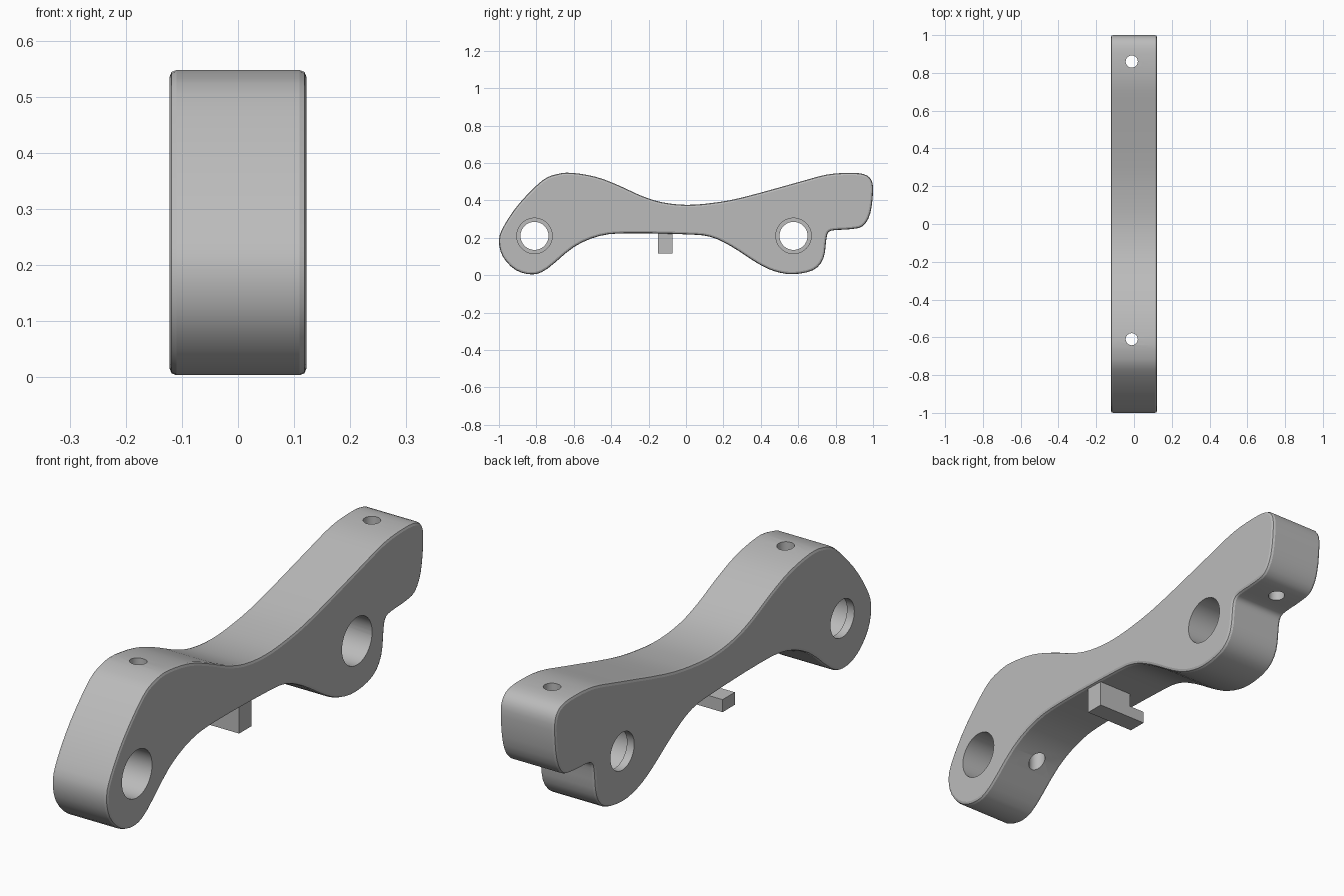
import bpy, bmesh, math
from mathutils import Vector

cube = bpy.data.objects.get("Cube")
if cube:
    bpy.data.objects.remove(cube, do_unlink=True)

HALF_WIDTH = 0.122
EDGE_ROUND = 0.012

grey = bpy.data.materials.new("light grey")
grey.use_nodes = True
colour = (0.5, 0.5, 0.5, 1)
grey.diffuse_color = colour
grey.node_tree.nodes["Principled BSDF"].inputs["Base Color"].default_value = colour


def make_object(name, bm):
    bmesh.ops.recalc_face_normals(bm, faces=bm.faces)
    mesh = bpy.data.meshes.new(name)
    bm.to_mesh(mesh)
    bm.free()
    mesh.materials.append(grey)
    obj = bpy.data.objects.new(name, mesh)
    bpy.context.collection.objects.link(obj)
    return obj


def smooth_loop(points, steps):
    """Closed curve passing through all the points."""
    result = []
    count = len(points)
    for i in range(count):
        a, b, c, d = (Vector(points[(i + k - 1) % count]) for k in range(4))
        for s in range(steps):
            t = s / steps
            result.append(0.5 * (2 * b + (c - a) * t
                                 + (2 * a - 5 * b + 4 * c - d) * t ** 2
                                 + (3 * b - a - 3 * c + d) * t ** 3))
    return result


def extrude_profile(name, outline, x0, x1, rounding=0):
    """Side profile in y and z, pulled along x."""
    bm = bmesh.new()
    face = bm.faces.new([bm.verts.new((x0, y, z)) for y, z in outline])
    new = bmesh.ops.extrude_face_region(bm, geom=[face], use_keep_orig=True)
    verts = [g for g in new["geom"] if isinstance(g, bmesh.types.BMVert)]
    bmesh.ops.translate(bm, verts=verts, vec=(x1 - x0, 0, 0))
    bmesh.ops.recalc_face_normals(bm, faces=bm.faces)
    if rounding:
        rim = [e for e in bm.edges
               if abs(e.verts[0].co.x - e.verts[1].co.x) < rounding]
        bmesh.ops.bevel(bm, geom=rim, offset=rounding, segments=2,
                        profile=0.5, affect='EDGES')
    return make_object(name, bm)


def cut_cylinder(target, centre, radius, depth, axis):
    """Drill a round hole along the given axis."""
    bm = bmesh.new()
    bmesh.ops.create_cone(bm, cap_ends=True, segments=40, radius1=radius,
                          radius2=radius, depth=depth)
    turn = Vector((0, 0, 1)).rotation_difference(Vector(axis)).to_matrix()
    bmesh.ops.rotate(bm, verts=bm.verts, matrix=turn)
    bmesh.ops.translate(bm, verts=bm.verts, vec=centre)
    cutter = make_object("hole_cutter", bm)
    cutter.hide_render = True
    mod = target.modifiers.new("hole", 'BOOLEAN')
    mod.operation = 'DIFFERENCE'
    mod.solver = 'EXACT'
    mod.object = cutter
    bpy.context.view_layer.objects.active = target
    bpy.ops.object.modifier_apply(modifier=mod.name)
    bpy.data.objects.remove(cutter, do_unlink=True)


# Curved link body: upper edge, tail, notch, then underside
profile = [
    (-1, .19), (-.97, .27), (-.89, .385), (-.77, .505), (-.69, .54),
    (-.61, .547), (-.48, .525), (-.36, .48), (-.24, .425), (-.13, .39),
    (0, .376), (.14, .386), (.3, .415), (.6, .497), (.75, .537),
    (.87, .547), (.95, .54), (.99, .51), (1, .45), (.985, .33),
    (.945, .262), (.88, .246), (.79, .24), (.76, .227), (.75, .19),
    (.735, .09), (.68, .027), (.57, .005), (.47, .022), (.38, .065),
    (.24, .155), (.13, .205), (0, .218), (-.3, .224), (-.46, .21),
    (-.6, .15), (-.74, .035), (-.82, .004), (-.91, .027), (-.98, .1),
]
body = extrude_profile("link_body", smooth_loop(profile, 3),
                       -HALF_WIDTH, HALF_WIDTH, EDGE_ROUND)

# Pivot bores, wide from the left side with a thin lip on the right
for y in (-.81, .575):
    cut_cylinder(body, (0, y, .21), .075, 1, (1, 0, 0))
    cut_cylinder(body, (.41, y, .21), .095, 1, (1, 0, 0))

# Vertical pin holes
for y in (-.61, .86):
    cut_cylinder(body, (-.012, y, .3), .032, 1, (0, 0, 1))

bpy.ops.object.select_all(action='DESELECT')
body.select_set(True)
bpy.context.view_layer.objects.active = body
bpy.ops.object.shade_smooth_by_angle(angle=math.radians(22))

# Hanging hook with a foot towards the right side
hook = [(-.11, .115), (.11, .115), (.11, .24), (-.04, .24),
        (-.04, .165), (-.11, .165)]
bm = bmesh.new()
face = bm.faces.new([bm.verts.new((x, -.15, z)) for x, z in hook])
new = bmesh.ops.extrude_face_region(bm, geom=[face], use_keep_orig=True)
verts = [g for g in new["geom"] if isinstance(g, bmesh.types.BMVert)]
bmesh.ops.translate(bm, verts=verts, vec=(0, .077, 0))
make_object("hook", bm)
